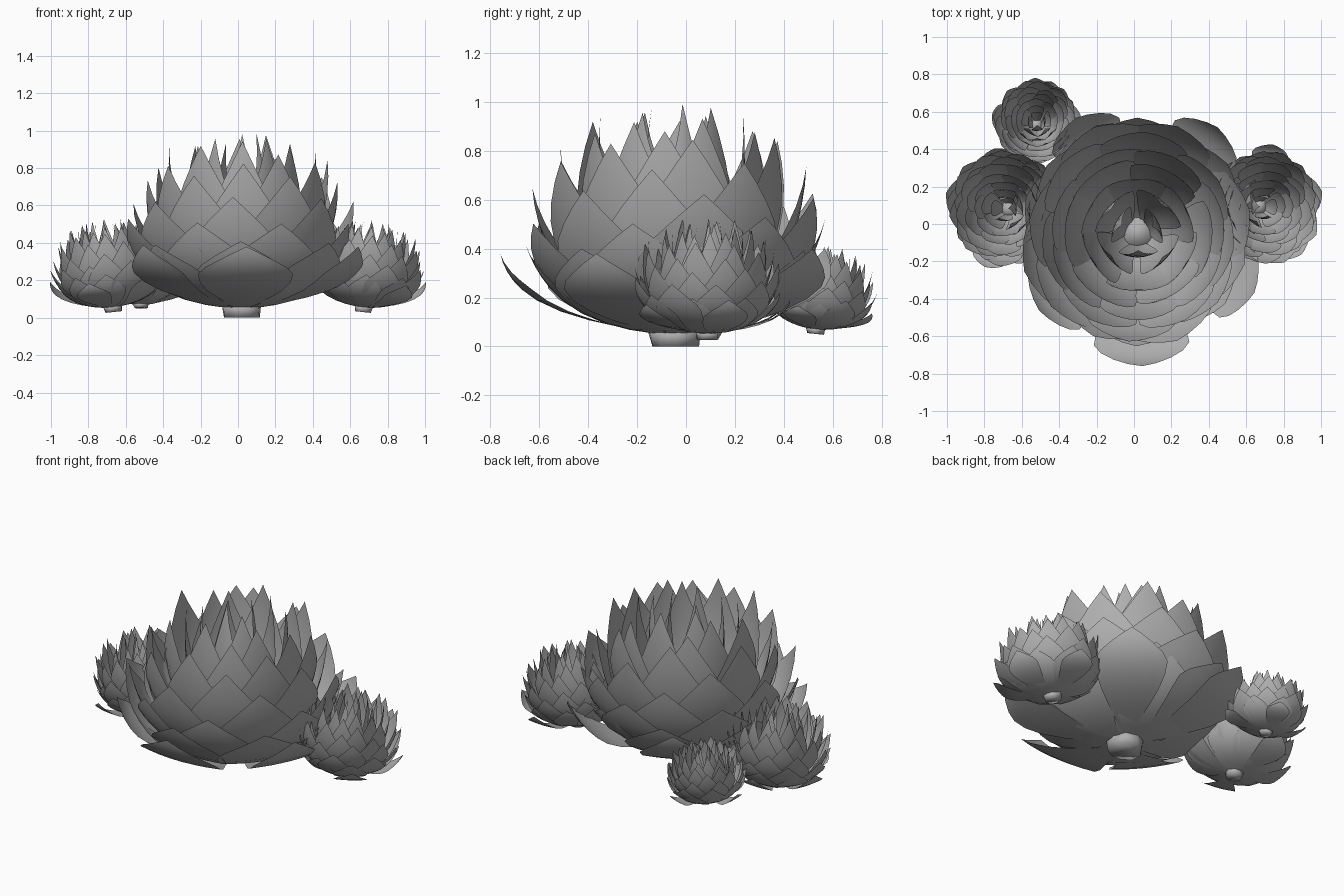
import bpy, bmesh, math, random
from mathutils import Vector, Matrix

random.seed(11)
if "Cube" in bpy.data.objects:
    bpy.data.objects.remove(bpy.data.objects["Cube"], do_unlink=True)

GREY = (0.43, 0.43, 0.43, 1)
grey = bpy.data.materials.new("leaf_grey")
grey.use_nodes = True
grey.diffuse_color = GREY
bsdf = grey.node_tree.nodes["Principled BSDF"]
bsdf.inputs["Base Color"].default_value = GREY
bsdf.inputs["Roughness"].default_value = 0.8

# Leaf tips from the outermost ring to the bud: radius, height, leaf count, half angle
RINGS = [(.60, .35, 7, 29), (.61, .47, 7, 29), (.59, .58, 7, 29), (.54, .69, 7, 30),
         (.47, .78, 7, 31), (.38, .85, 6, 34), (.29, .89, 6, 36), (.19, .92, 4, 44),
         (.09, .92, 3, 50)]
# Leaf outline: position along the leaf, share of the full width
OUTLINE = [(0, .7), (.15, .85), (.3, .95), (.45, 1), (.6, 1), (.72, .95), (.8, .77),
           (.87, .52), (.94, .25)]
COLUMNS = 6
FLATTEN = 1.6


def bezier(points, t):
    a, b, c, d = points
    s = 1 - t
    return a * s**3 + b * 3 * s * s * t + c * 3 * s * t * t + d * t**3


def add_leaf(bm, angle, radius, height, half, belly, inner, rise):
    """One thin pointed leaf, cupped less than the ring it stands in."""
    path = [Vector((.06, 0)), Vector((radius * inner + .02, rise)),
            Vector((belly, height * .35)), Vector((radius, height))]
    turn = Matrix.Rotation(angle, 3, 'Z')

    def place(t, spread):
        r, z = bezier(path, t)
        curve = FLATTEN * r
        phi = spread / FLATTEN
        return bm.verts.new(turn @ Vector((r - curve * (1 - math.cos(phi)),
                                           curve * math.sin(phi), z)))

    rows = []
    for t, width in OUTLINE:
        rows.append([place(t, half * width * (2 * i / COLUMNS - 1)) for i in range(COLUMNS + 1)])
    tip = place(1, 0)
    for low, high in zip(rows, rows[1:]):
        for i in range(COLUMNS):
            bm.faces.new((low[i], low[i + 1], high[i + 1], high[i]))
    for i in range(COLUMNS):
        bm.faces.new((rows[-1][i], rows[-1][i + 1], tip))


def finish(bm, name, matrix):
    mesh = bpy.data.meshes.new(name)
    bm.to_mesh(mesh)
    bm.free()
    mesh.materials.append(grey)
    mesh.shade_smooth()
    obj = bpy.data.objects.new(name, mesh)
    bpy.context.collection.objects.link(obj)
    obj.matrix_world = matrix


def add_rosette(name, base, scale, tilt_x=0, tilt_y=0, density=1.0, spreading=()):
    matrix = (Matrix.Translation(base) @ Matrix.Rotation(math.radians(tilt_y), 4, 'Y')
              @ Matrix.Rotation(math.radians(tilt_x), 4, 'X') @ Matrix.Scale(scale, 4))
    # Rings of leaves, each turned half a step from the one below
    bm = bmesh.new()
    for k, (radius, height, count, half) in enumerate(RINGS):
        count = round(count * density)
        for i in range(count):
            angle = (i + k * .5) * math.tau / count - math.pi / 2 + random.uniform(-.1, .1)
            r = radius * random.uniform(.95, 1.05)
            add_leaf(bm, angle, r, height * random.uniform(.96, 1.03),
                     math.radians(half) / density, r * .86 + .014 * k, .54, .03 + .006 * k)
    # Long leaves spreading out at the bottom
    for degrees, radius, height, half in spreading:
        add_leaf(bm, math.radians(degrees), radius, height, math.radians(half),
                 radius * .93, .55, .06)
    finish(bm, name + "_leaves", matrix)

    # Short flared stem stub with an uneven rim
    bm = bmesh.new()
    bmesh.ops.create_cone(bm, segments=9, cap_ends=True, radius1=.09, radius2=.11, depth=.07,
                          matrix=Matrix.Translation((0, 0, -.015)))
    for v in bm.verts:
        v.co.x *= random.uniform(.85, 1.15)
        v.co.y *= random.uniform(.85, 1.15)
    finish(bm, name + "_stem", matrix)


add_rosette("main_rosette", (.02, -.05, .05), 1.0,
            spreading=[(-88, .71, .33, 25), (-27, .70, .33, 20), (-142, .67, .34, 22),
                       (53, .71, .35, 20), (118, .70, .35, 20)])
add_rosette("left_rosette", (.67, .09, .055), .5, tilt_y=6, density=1.25,
            spreading=[(-50, .66, .28, 20), (15, .66, .34, 20), (80, .68, .28, 20)])
add_rosette("right_rosette", (-.67, .08, .055), .5, tilt_y=-6, density=1.25,
            spreading=[(-110, .66, .28, 20), (165, .66, .34, 20), (100, .66, .28, 20)])
add_rosette("back_rosette", (-.52, .53, .07), .37, tilt_x=-6, density=1.25,
            spreading=[(-20, .66, .24, 20), (70, .64, .24, 20), (170, .66, .28, 20)])
